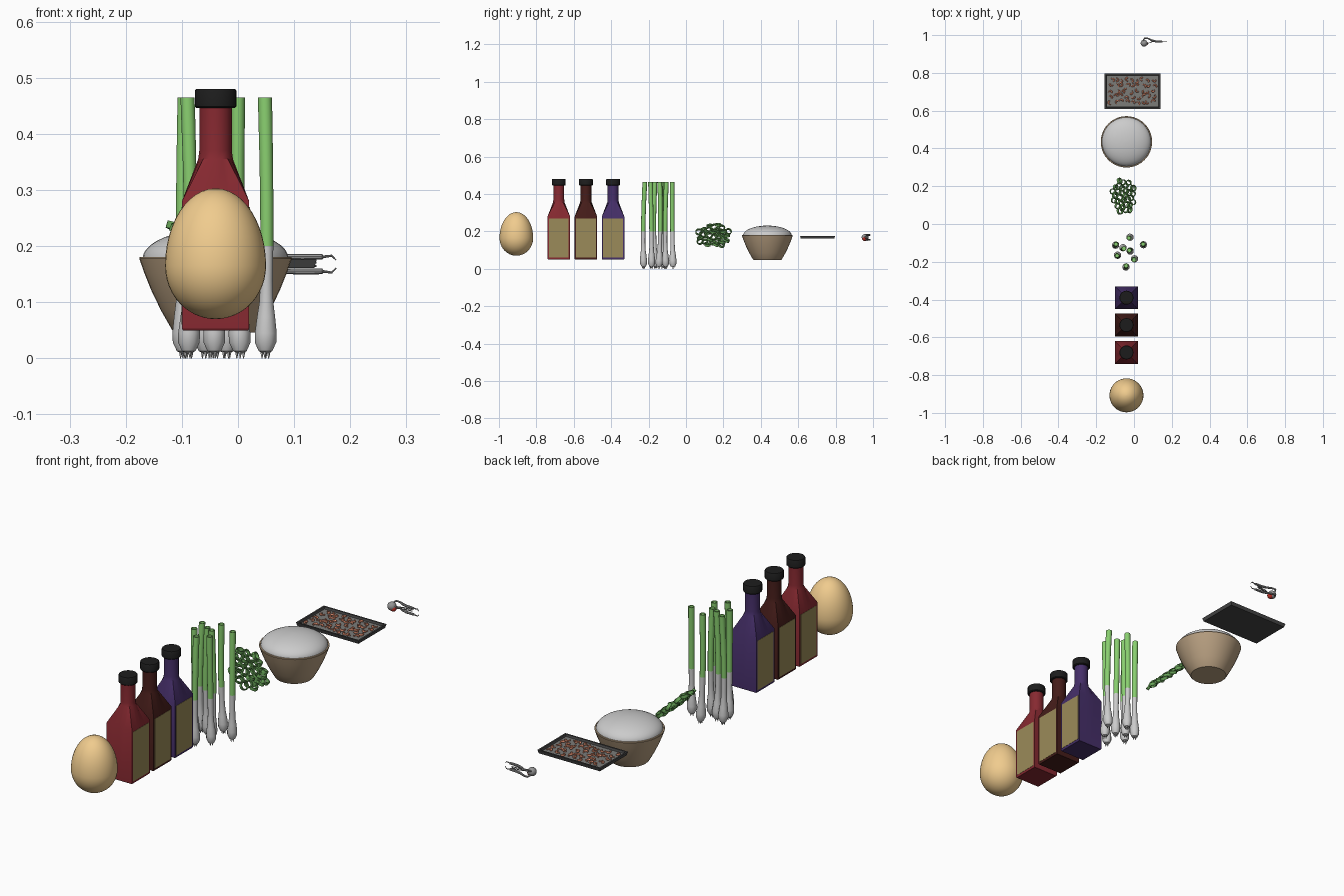
import bpy, bmesh, math, random
from mathutils import Vector, Matrix

if "Cube" in bpy.data.objects:
    bpy.data.objects.remove(bpy.data.objects["Cube"])

random.seed(4)
TAU = 2 * math.pi
mats = {}


def paint(ob, name, col):
    if col:
        if name not in mats:
            mats[name] = bpy.data.materials.new(name)
            mats[name].diffuse_color = (*col, 1)
        ob.data.materials.append(mats[name])


def finish(name, bm, col=None, mat=None, smooth=True, angle=35):
    bmesh.ops.recalc_face_normals(bm, faces=bm.faces)
    me = bpy.data.meshes.new(name)
    bm.to_mesh(me)
    bm.free()
    ob = bpy.data.objects.new(name, me)
    bpy.context.collection.objects.link(ob)
    paint(ob, mat or name, col)
    if smooth:
        bpy.ops.object.select_all(action='DESELECT')
        ob.select_set(True)
        bpy.context.view_layer.objects.active = ob
        bpy.ops.object.shade_smooth_by_angle(angle=math.radians(angle))
    return ob


def loft(bm, rings, caps=True, closed=False):
    """Skin a list of equal-length point rings."""
    vs = [[bm.verts.new(p) for p in r] for r in rings]
    n = len(vs[0])
    for a, b in zip(vs, vs[1:] + (vs[:1] if closed else [])):
        for i in range(n):
            bm.faces.new((a[i], a[(i + 1) % n], b[(i + 1) % n], b[i]))
    if caps and not closed:
        bm.faces.new(vs[0][::-1])
        bm.faces.new(vs[-1])


def circle(r, z, n, cx=0, cy=0):
    return [Vector((cx + r * math.cos(TAU * i / n), cy + r * math.sin(TAU * i / n), z)) for i in range(n)]


def square(h, z, n, cx=0, cy=0):
    out = []
    for p in circle(1, 0, n):
        k = h / max(abs(p.x), abs(p.y))
        out.append(Vector((cx + p.x * k, cy + p.y * k, z)))
    return out


def box(bm, lo, hi):
    lo, hi = Vector(lo), Vector(hi)
    m = Matrix.Translation((lo + hi) / 2) @ Matrix.Diagonal((*(hi - lo), 1))
    bmesh.ops.create_cube(bm, size=1, matrix=m)


def tube(bm, pts, radii, n=8):
    """Tapered tube swept along a path."""
    pts = [Vector(p) for p in pts]
    rings = []
    for i, p in enumerate(pts):
        t = (pts[min(i + 1, len(pts) - 1)] - pts[max(i - 1, 0)]).normalized()
        u = t.cross(Vector((0.05, 0.1, 1))).normalized()
        v = t.cross(u)
        rings.append([p + radii[i] * (u * math.cos(TAU * k / n) + v * math.sin(TAU * k / n)) for k in range(n)])
    loft(bm, rings)


X = -0.04

# egg
bm = bmesh.new()
rings = []
for i in range(25):
    a = math.pi * (0.004 + 0.992 * i / 24)
    rings.append(circle(0.09 * math.sin(a), 0.165 - math.cos(a) * (0.095 if a < math.pi / 2 else 0.138), 40, X, -0.907))
loft(bm, rings)
finish("egg", bm, (0.87, 0.6, 0.27))

# sauce bottles
for name, y, col in (("red", -0.68, (0.24, 0.022, 0.03)), ("brown", -0.535, (0.06, 0.012, 0.01)),
                     ("purple", -0.39, (0.06, 0.028, 0.14))):
    bm = bmesh.new()
    loft(bm, [square(0.058, 0.05, 16, X, y), square(0.06, 0.053, 16, X, y), square(0.06, 0.28, 16, X, y),
              circle(0.031, 0.355, 16, X, y), circle(0.029, 0.37, 16, X, y), circle(0.029, 0.452, 16, X, y)])
    finish(name + "_bottle", bm, col, angle=30)
    bm = bmesh.new()
    loft(bm, [circle(r, z, 20, X, y) for r, z in ((0.034, 0.446), (0.037, 0.449), (0.037, 0.477), (0.035, 0.48))])
    finish(name + "_bottle_cap", bm, (0.012, 0.012, 0.012), "cap_black")
    bm = bmesh.new()
    for s in (-1, 1):
        box(bm, (X + s * 0.06 - 0.001, y - 0.053, 0.06), (X + s * 0.06 + 0.001, y + 0.053, 0.27))
    finish(name + "_bottle_labels", bm, (0.33, 0.26, 0.1), "label", False)

# spring onions: grey bulbs and green hollow tops
white = [(0.004, 0.009), (0.012, 0.013), (0.019, 0.028), (0.0195, 0.045), (0.016, 0.075),
         (0.0125, 0.1), (0.011, 0.14), (0.0115, 0.2)]
green = [(0.0115, 0.2), (0.0118, 0.28), (0.012, 0.36), (0.0125, 0.42), (0.0125, 0.465),
         (0.0095, 0.465), (0.009, 0.445)]
bulbs, tops = bmesh.new(), bmesh.new()
for x, y in ((-0.095, -0.105), (-0.026, -0.074), (0.048, -0.105), (-0.053, -0.13),
             (-0.026, -0.14), (0, -0.19), (-0.09, -0.166), (-0.042, -0.22)):
    bx, by = random.uniform(-0.006, 0.006), random.uniform(-0.008, 0.008)
    lx, ly = random.uniform(-0.008, 0.008), random.uniform(-0.008, 0.008)

    def stalk(prof):
        out = []
        for r, z in prof:
            t = z / 0.465
            b = math.sin(math.pi * t)
            out.append(circle(r, z, 12, x + lx * (1 - t) + bx * b, y + ly * (1 - t) + by * b))
        return out
    loft(bulbs, stalk(white))
    loft(tops, stalk(green))
    for k in range(4):  # root tips
        a = TAU * k / 4 + x * 30
        px, py = x + lx + 0.006 * math.cos(a), y + ly + 0.006 * math.sin(a)
        loft(bulbs, [circle(0.0008, 0, 5, px, py), circle(0.004, 0.014, 5, px, py)])
finish("spring_onion_bulbs", bulbs)
finish("spring_onion_tops", tops, (0.25, 0.62, 0.16))

# chopped onion rings, scattered on a tilted plane
bm = bmesh.new()
for i in range(32):
    rad, a = math.sqrt((i + 0.5) / 32), i * 2.39996
    c = Vector((X + 0.0 - 0.015, 0.15, 0.178))
    c += Vector((0.707, 0, -0.707)) * 0.085 * rad * math.cos(a) + Vector((0, 0.09 * rad * math.sin(a), 0))
    rot = Matrix.Rotation(math.radians(38) + random.uniform(-0.4, 0.4), 3, 'Y') @ Matrix.Rotation(random.uniform(-0.4, 0.4), 3, 'X')
    r, h = random.uniform(0.015, 0.02), 0.0065
    prof = [circle(r, -h, 16), circle(r, h, 16), circle(r - 0.004, h, 16), circle(r - 0.004, -h, 16)]
    loft(bm, [[c + rot @ p for p in q] for q in prof], closed=True)
finish("chopped_onion_rings", bm, (0.14, 0.38, 0.1))

# bowl of rice
bm = bmesh.new()
loft(bm, [circle(r, z, 40, X, 0.435) for r, z in (
    (0.073, 0.046), (0.077, 0.05), (0.097, 0.085), (0.114, 0.12), (0.127, 0.152), (0.136, 0.178),
    (0.135, 0.181), (0.13, 0.181), (0.122, 0.16))])
finish("bowl", bm, (0.48, 0.35, 0.22))
bm = bmesh.new()
loft(bm, [circle(0.13 * math.cos(a), 0.178 + 0.053 * math.sin(a), 40, X, 0.435)
          for a in [math.pi / 2 * k / 10.05 for k in range(11)]])
finish("rice", bm)

# baking tray
x0, x1, y0, y1, e = -0.155, 0.14, 0.61, 0.797, 0.007
bm = bmesh.new()


def rect(i, z):
    return [Vector(p) for p in ((x0 + i, y0 + i, z), (x1 - i, y0 + i, z), (x1 - i, y1 - i, z), (x0 + i, y1 - i, z))]


loft(bm, [rect(0.004, 0.161), rect(0, 0.176), rect(e, 0.176), rect(e + 0.003, 0.167)])
finish("tray", bm, (0.06, 0.06, 0.06), smooth=False)
bm = bmesh.new()
box(bm, (x0 + 0.011, y0 + 0.011, 0.1665), (x1 - 0.011, y1 - 0.011, 0.168))
finish("tray_lining", bm, (0.2, 0.2, 0.19), smooth=False)

# curled shrimp on the tray
bm = bmesh.new()
for i in range(9):
    for j in range(5):
        cx = -0.12 + 0.028 * i + random.uniform(-0.008, 0.008)
        cy = 0.645 + 0.029 * j + random.uniform(-0.007, 0.007)
        a0 = random.uniform(0, TAU)
        pts = [(cx + 0.0085 * math.cos(a0 + k * 0.62), cy + 0.0085 * math.sin(a0 + k * 0.62), 0.1715) for k in range(7)]
        tube(bm, pts, (0.003, 0.0045, 0.0048, 0.0042, 0.0034, 0.002, 0.0035), 6)
finish("shrimp", bm, (0.75, 0.27, 0.16), angle=60)

# small tongs: round head, red button, two hooked arms
bm = bmesh.new()
bmesh.ops.create_uvsphere(bm, u_segments=16, v_segments=10, radius=0.018, matrix=Matrix.Translation((0.053, 0.957, 0.168)))
finish("tongs_head", bm, (0.3, 0.3, 0.3), "steel")
bm = bmesh.new()
bmesh.ops.create_uvsphere(bm, u_segments=12, v_segments=8, radius=0.013, matrix=Matrix.Translation((0.061, 0.956, 0.161)))
finish("tongs_button", bm, (0.5, 0.03, 0.02))
bm = bmesh.new()
for s in (-1, 1):
    z = 0.168 + s * 0.013
    tube(bm, [(0.045, 0.965, 0.168 + s * 0.006), (0.056, 0.984, z), (0.075, 0.982, z), (0.095, 0.972, z), (0.115, 0.967, z),
              (0.15, 0.965, z), (0.152, 0.965, z), (0.167, 0.965, z + 0.002 * s), (0.175, 0.964, z - 0.006 * s)],
         (0.003, 0.004, 0.004, 0.005, 0.0055, 0.005, 0.0025, 0.002, 0.001))
    tube(bm, [(0.055, 0.95, 0.168 + s * 0.003), (0.1, 0.966, 0.168 + s * 0.003), (0.14, 0.97, 0.168 + s * 0.003)], (0.002,) * 3, 6)
finish("tongs_arms", bm, (0.3, 0.3, 0.3), "steel")

for m in bpy.data.materials:
    if m.users and not m.is_grease_pencil:
        m.use_nodes = True
        m.node_tree.nodes["Principled BSDF"].inputs["Base Color"].default_value = m.diffuse_color
